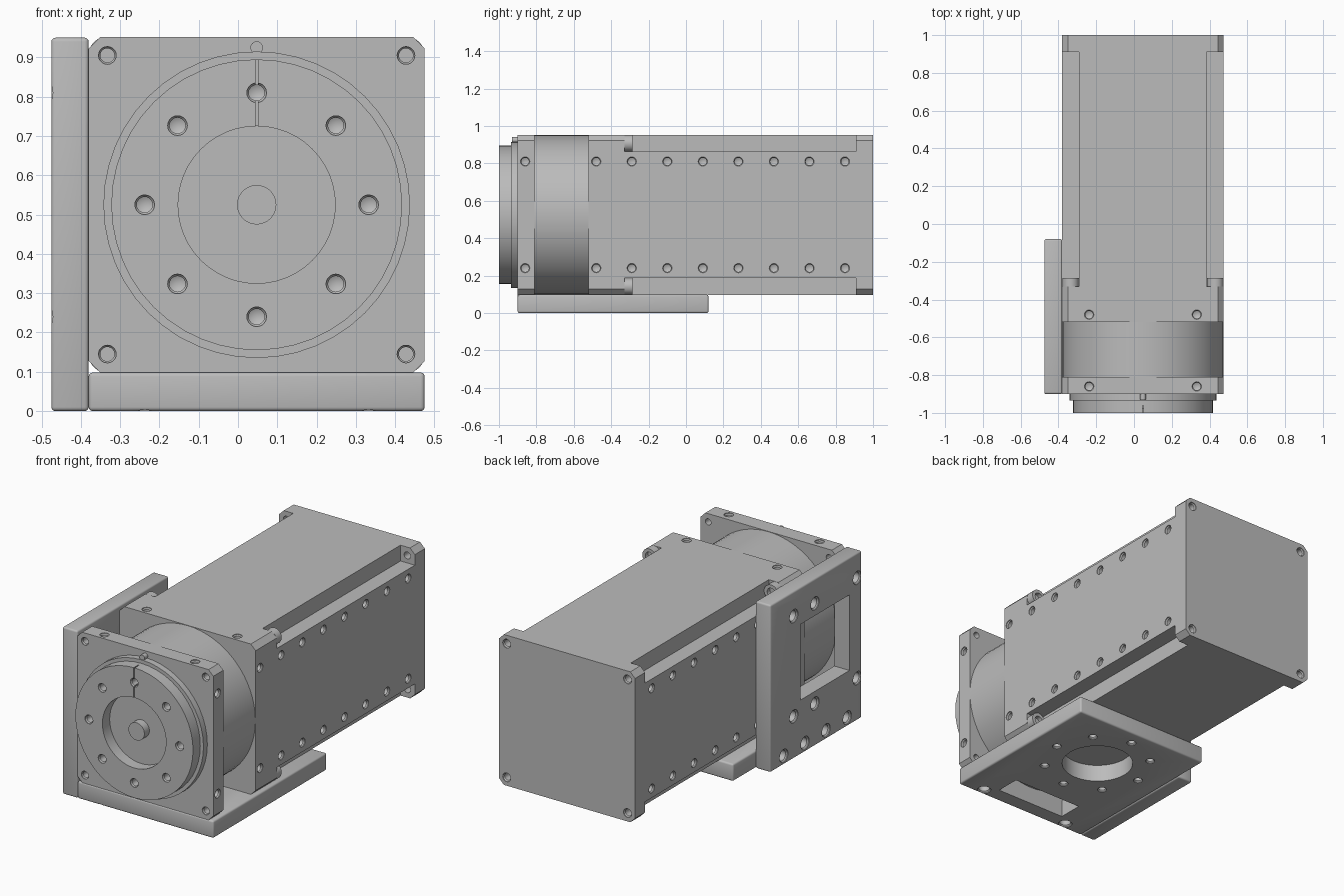
import bpy, bmesh, math
from mathutils import Vector, Matrix

cube = bpy.data.objects.get("Cube")
if cube:
    bpy.data.objects.remove(cube, do_unlink=True)

grey = bpy.data.materials.new("machined_grey")
grey.use_nodes = True
COLOUR = (0.5, 0.5, 0.5, 1)
grey.diffuse_color = COLOUR
grey.node_tree.nodes["Principled BSDF"].inputs["Base Color"].default_value = COLOUR

CX, CZ, HALF = 0.0475, 0.525, 0.4275   # axis of the housing and its half width
BOLT, RING = 0.38, 0.285               # corner bolt offset, bolt circle radius
SIGNS = [(a, b) for a in (-1, 1) for b in (-1, 1)]
X, Y, Z = Vector((1, 0, 0)), Vector((0, 1, 0)), Vector((0, 0, 1))


def box(bm, x0, x1, y0, y1, z0, z1):
    size = Vector((x1 - x0, y1 - y0, z1 - z0))
    mid = Vector((x0 + x1, y0 + y1, z0 + z1)) / 2
    bmesh.ops.create_cube(bm, size=1, matrix=Matrix.Translation(mid) @ Matrix.Diagonal(size.to_4d()))


def lathe(bm, profile, origin, direction, segs=48):
    """Revolve (radius, distance) points round a line; radius 0 closes an end."""
    turn = direction.to_track_quat('Z', 'Y')
    rings = []
    for r, t in profile:
        n = segs if r > 0 else 1
        rings.append([bm.verts.new(Vector(origin) + turn @ Vector(
            (r * math.cos(math.tau * i / segs), r * math.sin(math.tau * i / segs), t))) for i in range(n)])
    faces = []
    for a, b in zip(rings, rings[1:]):
        for i in range(segs):
            j = (i + 1) % segs
            quad = [a[i % len(a)], a[j % len(a)], b[j % len(b)], b[i % len(b)]]
            faces.append(bm.faces.new(list(dict.fromkeys(quad))))
    bmesh.ops.recalc_face_normals(bm, faces=faces)


def hole(bm, pos, direction, r=0.02, depth=0.06):
    """Countersunk drill with a pointed end, entering along direction."""
    lathe(bm, [(0, -0.02), (r * 1.25, -0.02), (r * 1.25, 0.004), (r, 0.01), (r, depth), (0, depth + r / 2)],
          pos, direction, 20)


def octagon_prism(bm, y0, y1, c=0.03):
    """Square block with chamfered long edges."""
    h, k = HALF, HALF - c
    pts = [(k, -h), (h, -k), (h, k), (k, h), (-k, h), (-h, k), (-h, -k), (-k, -h)]
    face = bm.faces.new([bm.verts.new((CX + x, y0, CZ + z)) for x, z in pts])
    out = bmesh.ops.extrude_face_region(bm, geom=[face])["geom"]
    bmesh.ops.translate(bm, vec=(0, y1 - y0, 0), verts=[v for v in out if isinstance(v, bmesh.types.BMVert)])
    bmesh.ops.recalc_face_normals(bm, faces=bm.faces[:])


def make(name, bm):
    mesh = bpy.data.meshes.new(name)
    bm.to_mesh(mesh)
    bm.free()
    ob = bpy.data.objects.new(name, mesh)
    bpy.context.collection.objects.link(ob)
    mesh.materials.append(grey)
    return ob


def finish(ob, cuts=(), bevel=0):
    """Round the edges, subtract each cutter, then shade."""
    bpy.ops.object.select_all(action='DESELECT')
    bpy.context.view_layer.objects.active = ob
    ob.select_set(True)
    if bevel:
        mod = ob.modifiers.new("edge", 'BEVEL')
        mod.width, mod.segments = bevel, 3
        bpy.ops.object.modifier_apply(modifier=mod.name)
    for cut in cuts:
        cutter = make("cutter", cut)
        cutter.hide_render = True
        mod = ob.modifiers.new("cut", 'BOOLEAN')
        mod.operation, mod.solver, mod.object = 'DIFFERENCE', 'EXACT', cutter
        bpy.ops.object.modifier_apply(modifier=mod.name)
        bpy.data.objects.remove(cutter, do_unlink=True)
    bpy.ops.object.shade_smooth_by_angle(angle=math.radians(30))


def side_holes(bm, ys):
    """Two rows of tapped holes on each side."""
    for y in ys:
        for a, b in SIGNS:
            hole(bm, (CX + a * HALF, y, CZ + b * RING), -a * X)


def cap_holes(bm, y):
    """A pair of tapped holes on top and underneath."""
    for a, b in SIGNS:
        hole(bm, (CX + a * RING, y, CZ + b * HALF), -b * Z)


# main housing: long block with a step cut along each corner
bm = bmesh.new()
octagon_prism(bm, -0.52, 1)
steps, drills = bmesh.new(), bmesh.new()
for a, b in SIGNS:
    xs = sorted((CX + a * (HALF - 0.09), CX + a * 0.5))
    zs = sorted((CZ + b * (HALF - 0.09), CZ + b * 0.5))
    box(steps, *xs, -0.33, 0.91, *zs)
    hole(drills, (CX + a * BOLT, 1, CZ + b * BOLT), -Y, depth=0.13)
side_holes(drills, [-0.48 + 0.19 * i for i in range(8)])
cap_holes(drills, -0.48)
finish(make("motor_housing", bm), [steps, drills])

# screw heads at the front of each corner step
bm = bmesh.new()
for a, b in SIGNS:
    lathe(bm, [(0, 0), (0.044, 0), (0.044, 0.045), (0.025, 0.045), (0.025, 0.02), (0, 0.02)],
          (CX + a * 0.383, -0.33, CZ + b * 0.383), Y, 24)
finish(make("corner_screws", bm))

# round gear drum
bm = bmesh.new()
lathe(bm, [(0, -0.82), (0.426, -0.82), (0.426, -0.51), (0, -0.51)], (CX, 0, CZ), Y, 64)
finish(make("gear_drum", bm))

# front flange
bm, drills = bmesh.new(), bmesh.new()
octagon_prism(bm, -0.9, -0.81)
for a, b in SIGNS:
    hole(drills, (CX + a * BOLT, -0.9, CZ + b * BOLT), Y, 0.018, 0.12)
side_holes(drills, [-0.86])
cap_holes(drills, -0.86)
finish(make("front_flange", bm), [drills])

# output disc with recess, centre boss, bolt circle and index groove
bm, drills, groove = bmesh.new(), bmesh.new(), bmesh.new()
lathe(bm, [(0, -0.98), (0.05, -0.98), (0.05, -0.935), (0.2, -0.935), (0.2, -1), (0.37, -1),
           (0.37, -0.935), (0.39, -0.935), (0.39, -0.89), (0, -0.89)], (CX, 0, CZ), Y)
for i in range(8):
    t = math.tau * i / 8
    hole(drills, (CX + RING * math.cos(t), -1, CZ + RING * math.sin(t)), Y, depth=0.05)
box(groove, CX - 0.003, CX + 0.003, -1.02, -0.96, CZ + 0.19, CZ + 0.38)
finish(make("output_disc", bm), [drills, groove])

# index pin above the disc
bm = bmesh.new()
lathe(bm, [(0, -0.93), (0.016, -0.93), (0.016, -0.89), (0, -0.89)], (CX, 0, 0.925), Y, 16)
finish(make("index_pin", bm))

# side mounting plate with window
bm, drills, window = bmesh.new(), bmesh.new(), bmesh.new()
box(bm, -0.475, -0.38, -0.9, -0.08, 0, 0.95)
for y in (-0.86, -0.48, -0.29):
    for s in (-1, 1):
        hole(drills, (-0.475, y, CZ + s * RING), X, 0.03, 0.15)
for i in range(4):
    hole(drills, (-0.475, -0.2 - 0.19 * i, 0.05), X, 0.03, 0.15)
box(window, -0.6, -0.3, -0.79, -0.35, 0.31, 0.74)
finish(make("side_plate", bm), [drills, window], 0.01)

# base plate with round opening, slot and bolt circle
bm, drills, opening = bmesh.new(), bmesh.new(), bmesh.new()
box(bm, -0.38, 0.475, -0.9, 0.12, 0, 0.098)
for i in range(8):
    t = math.tau * i / 8
    hole(drills, (CX + RING * math.cos(t), -0.25 + RING * math.sin(t), 0), Z, depth=0.15)
for s in (-1, 1):
    hole(drills, (CX + s * RING, -0.86, 0), Z, 0.03, 0.15)
lathe(opening, [(0, -0.1), (0.19, -0.1), (0.19, 0.2), (0, 0.2)], (CX, -0.25, 0), Z)
box(opening, CX - 0.22, CX + 0.22, -0.81, -0.67, -0.1, 0.2)
finish(make("base_plate", bm), [drills, opening], 0.01)
